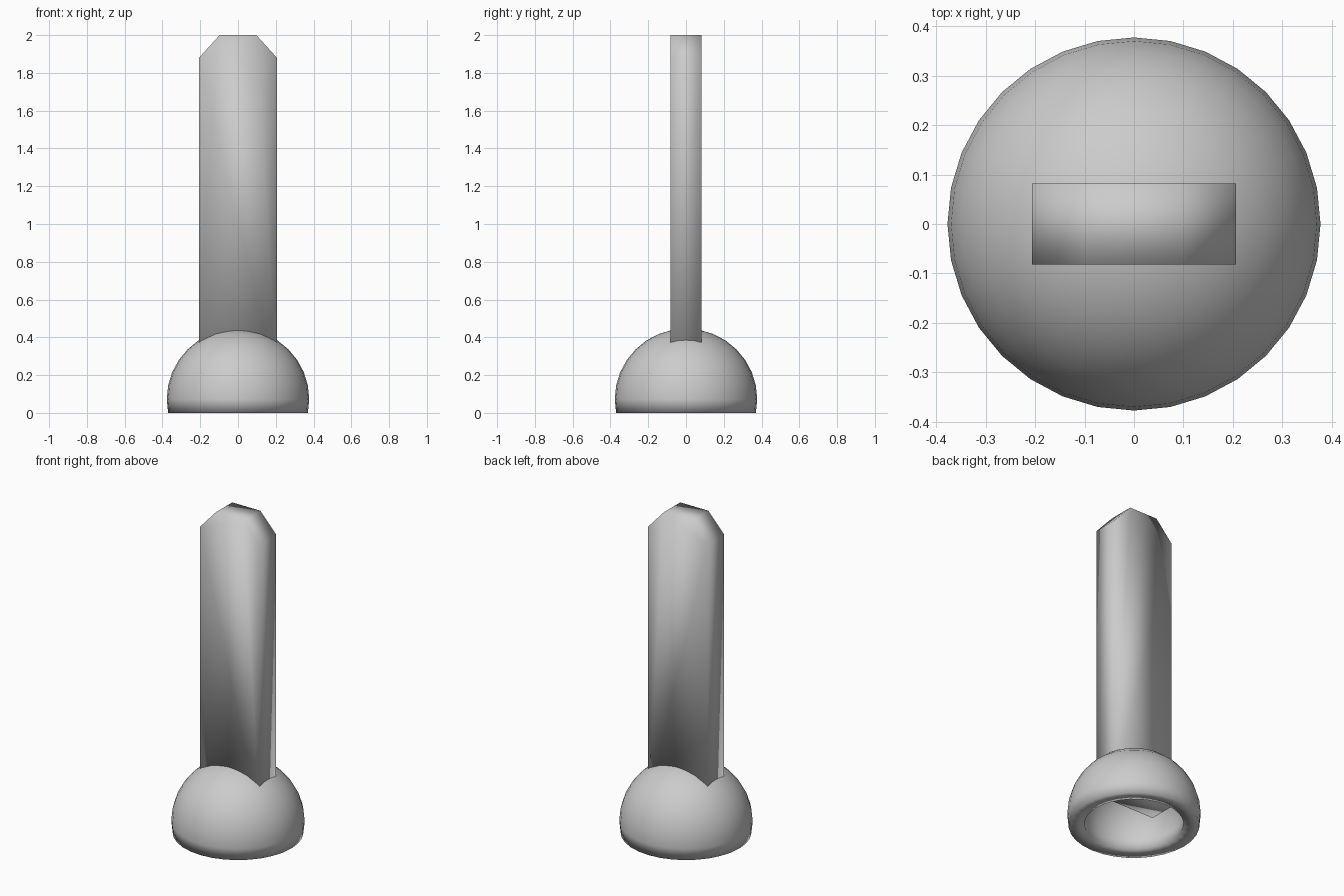
import bpy, bmesh, math
from mathutils import Matrix

if "Cube" in bpy.data.objects:
    bpy.data.objects.remove(bpy.data.objects["Cube"])


def make_object(name, bm):
    bmesh.ops.recalc_face_normals(bm, faces=bm.faces)
    for f in bm.faces:
        f.smooth = True
    mesh = bpy.data.meshes.new(name)
    bm.to_mesh(mesh)
    bm.free()
    obj = bpy.data.objects.new(name, mesh)
    bpy.context.collection.objects.link(obj)
    return obj


# Hollow dome base: sphere cut one ring below its equator, thickened inward
R, TOP = 0.377, 0.446
bm = bmesh.new()
bmesh.ops.create_uvsphere(bm, u_segments=32, v_segments=16, radius=R)
drop = R * math.sin(math.pi / 16)
bmesh.ops.delete(bm, geom=[v for v in bm.verts if v.co.z < -drop - 0.01],
                 context='VERTS')
squash = Matrix.Diagonal((1, 1, TOP / (R + drop), 1))
bm.transform(squash @ Matrix.Translation((0, 0, drop)))
dome = make_object("dome_base", bm)
shell = dome.modifiers.new("shell", 'SOLIDIFY')
shell.thickness = 0.09
shell.offset = -1

# Flat blade with chamfered tip, reaching into the hollow of the dome
W, TIP, D = 0.206, 0.097, 0.082
outline = [(-W, 0.16), (W, 0.16), (W, 1.88), (TIP, 2), (-TIP, 2), (-W, 1.88)]
bm = bmesh.new()
face = bm.faces.new([bm.verts.new((x, -D, z)) for x, z in outline])
ext = bmesh.ops.extrude_face_region(bm, geom=[face])
bmesh.ops.translate(bm, vec=(0, 2 * D, 0),
                    verts=[g for g in ext["geom"] if isinstance(g, bmesh.types.BMVert)])
blade = make_object("blade", bm)
